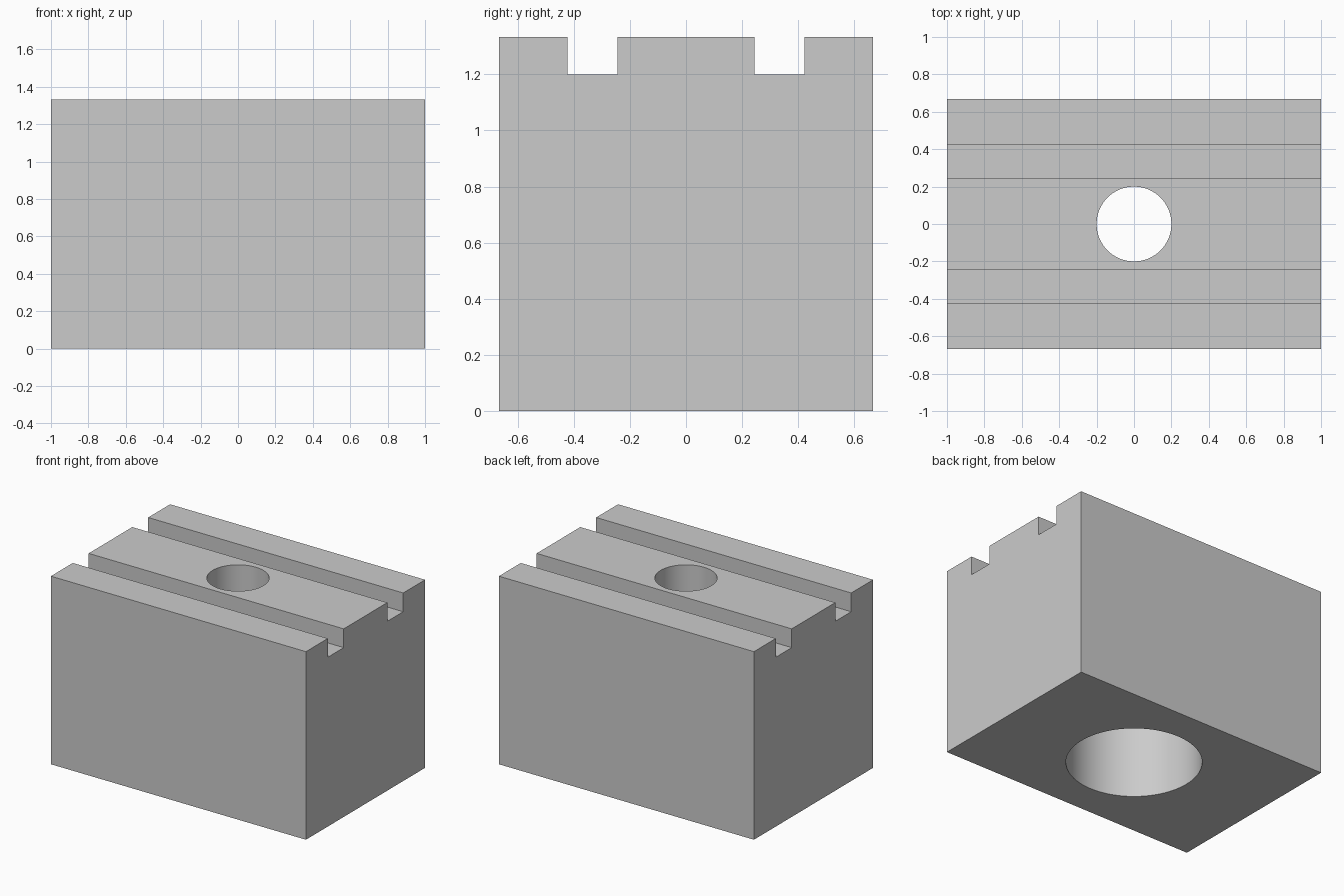
import bpy
import bmesh
import math

cube = bpy.data.objects.get("Cube")
if cube:
    bpy.data.objects.remove(cube, do_unlink=True)

LENGTH, HALF_DEPTH, HEIGHT = 2.0, 0.667, 1.333
GROOVE_IN, GROOVE_OUT, GROOVE_FLOOR = 0.244, 0.422, 1.2

grey = bpy.data.materials.new("plain grey")
grey.use_nodes = True
colour = (0.6, 0.6, 0.6, 1)
grey.diffuse_color = colour
grey.node_tree.nodes["Principled BSDF"].inputs["Base Color"].default_value = colour

# Block: grooved end profile, mirrored and swept along its length
half = [(HALF_DEPTH, 0), (HALF_DEPTH, HEIGHT), (GROOVE_OUT, HEIGHT),
        (GROOVE_OUT, GROOVE_FLOOR), (GROOVE_IN, GROOVE_FLOOR), (GROOVE_IN, HEIGHT)]
profile = half + [(-y, z) for y, z in reversed(half)]
bm = bmesh.new()
end = bm.faces.new([bm.verts.new((-LENGTH / 2, y, z)) for y, z in profile])
swept = bmesh.ops.extrude_face_region(bm, geom=[end])["geom"]
bmesh.ops.translate(bm, vec=(LENGTH, 0, 0),
                    verts=[v for v in swept if isinstance(v, bmesh.types.BMVert)])
bmesh.ops.recalc_face_normals(bm, faces=bm.faces)
mesh = bpy.data.meshes.new("grooved_block")
bm.to_mesh(mesh)
bm.free()
mesh.materials.append(grey)
block = bpy.data.objects.new("grooved_block", mesh)
bpy.context.collection.objects.link(block)


def drill(name, radius, bottom, top):
    """Cut a vertical round hole through the block."""
    bpy.ops.mesh.primitive_cylinder_add(vertices=64, radius=radius, depth=top - bottom,
                                        location=(0, 0, (top + bottom) / 2))
    cutter = bpy.context.object
    cutter.name = name
    cutter.hide_render = True
    cutter.data.materials.append(grey)
    bpy.ops.object.select_all(action="DESELECT")
    block.select_set(True)
    bpy.context.view_layer.objects.active = block
    cut = block.modifiers.new(name, "BOOLEAN")
    cut.operation = "DIFFERENCE"
    cut.solver = "EXACT"
    cut.object = cutter
    bpy.ops.object.modifier_apply(modifier=cut.name)
    bpy.data.objects.remove(cutter, do_unlink=True)


# Narrow hole from the top, wide counterbore from below
drill("bolt_hole", 0.2, -0.1, HEIGHT + 0.1)
drill("counterbore", 0.435, -0.1, 0.9)

bpy.ops.object.shade_smooth_by_angle(angle=math.radians(30))
